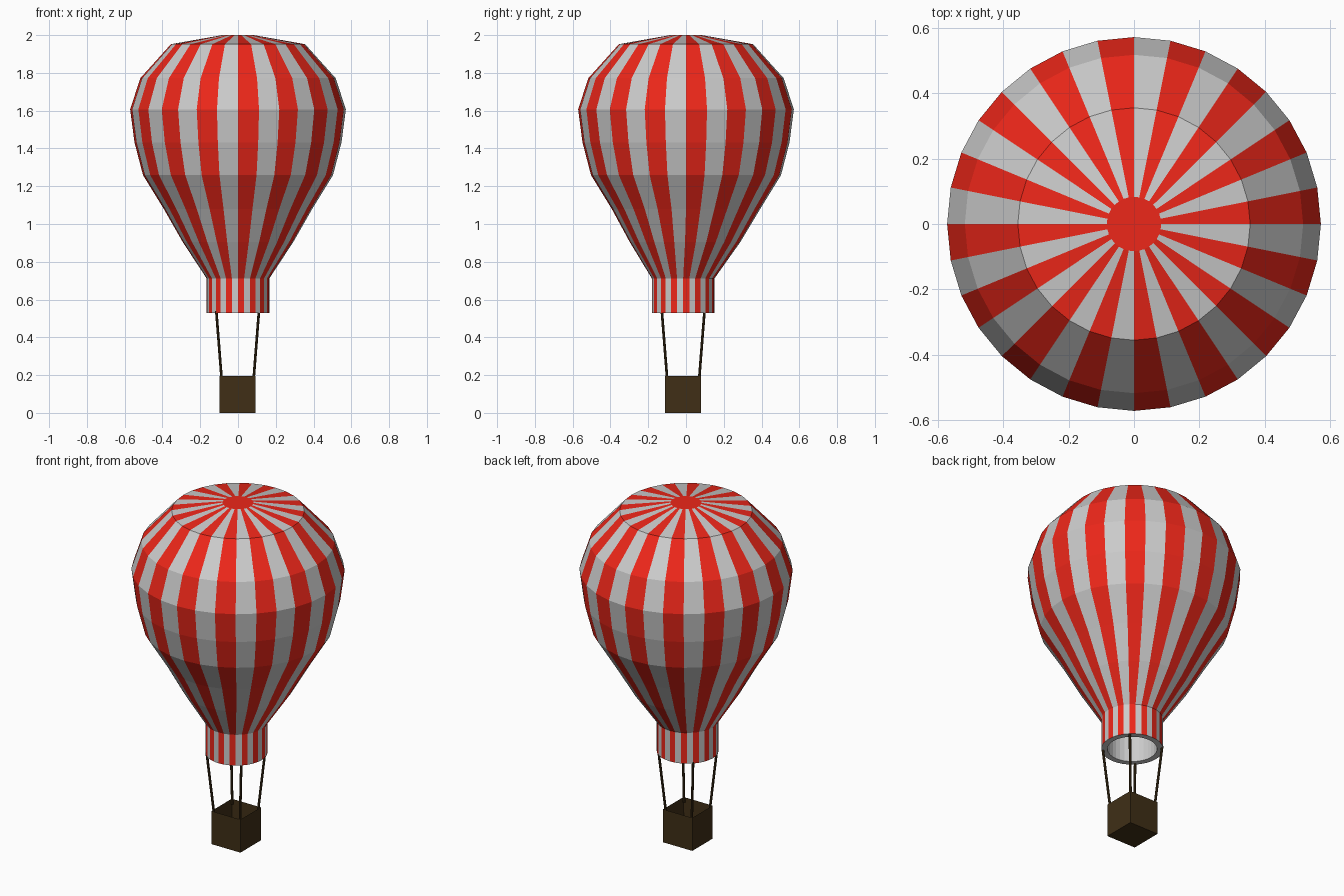
import bpy, bmesh
from math import cos, sin, pi
from mathutils import Vector

if "Cube" in bpy.data.objects:
    bpy.data.objects.remove(bpy.data.objects["Cube"])

SIDES = 32
CY = -0.015  # neck and basket sit slightly forward


def material(name, rgb):
    m = bpy.data.materials.new(name)
    m.diffuse_color = (*rgb, 1)
    m.use_nodes = True
    m.node_tree.nodes["Principled BSDF"].inputs["Base Color"].default_value = m.diffuse_color
    return m


def finish(bm, name, mats):
    me = bpy.data.meshes.new(name)
    bm.to_mesh(me)
    bm.free()
    for m in mats:
        me.materials.append(m)
    ob = bpy.data.objects.new(name, me)
    bpy.context.collection.objects.link(ob)
    return ob


grey = material("grey_cloth", (0.8, 0.8, 0.8))
red = material("red_cloth", (0.85, 0.02, 0.01))
brown = material("dark_wood", (0.05, 0.028, 0.008))

# Envelope: (radius, z, y offset) from crown to neck, then a grey lining back up
outer = [(0.083, 2.0, 0), (0.355, 1.952, 0), (0.517, 1.772, 0), (0.571, 1.607, 0),
         (0.548, 1.432, 0), (0.503, 1.259, 0), (0.393, 1.08, 0), (0.293, 0.905, -0.005),
         (0.166, 0.712, CY), (0.166, 0.53, CY)]
inner = [(r - 0.033, z - (0.035 if z > 1.9 else 0), y) for r, z, y in reversed(outer)]
profile = outer + inner

bm = bmesh.new()
rings = [[bm.verts.new((r * cos(2 * pi * i / SIDES), r * sin(2 * pi * i / SIDES) + y, z))
          for i in range(SIDES)] for r, z, y in profile]
for k in range(len(rings) - 1):
    a, b = rings[k], rings[k + 1]
    for i in range(SIDES):
        j = (i + 1) % SIDES
        f = bm.faces.new((a[i], b[i], b[j], a[j]))
        f.material_index = 1 if k < len(outer) - 1 and i % 2 == 0 else 0
bm.faces.new(rings[0]).material_index = 1
bm.faces.new(list(reversed(rings[-1])))
finish(bm, "envelope", [grey, red])

# Basket: open box with thin walls
bm = bmesh.new()
bmesh.ops.create_cube(bm, size=1)
for v in bm.verts:
    v.co = (v.co.x * 0.19 - 0.002, v.co.y * 0.19 + CY, (v.co.z + 0.5) * 0.195)
top = max(bm.faces, key=lambda f: f.calc_center_median().z)
bmesh.ops.inset_region(bm, faces=[top], thickness=0.012)
bmesh.ops.translate(bm, verts=top.verts, vec=(0, 0, -0.18))
finish(bm, "basket", [brown])

# Ropes: four slanted rods from the basket corners to the neck rim
for sx, sy, label in ((-1, -1, "front_left"), (1, -1, "front_right"),
                      (-1, 1, "back_left"), (1, 1, "back_right")):
    lo = Vector((sx * 0.084 - 0.002, sy * 0.084 + CY, 0.17))
    hi = Vector((sx * 0.113 - 0.002, sy * 0.113 + CY, 0.54))
    d = hi - lo
    bm = bmesh.new()
    bmesh.ops.create_cone(bm, cap_ends=True, segments=8, radius1=0.007,
                          radius2=0.007, depth=d.length)
    ob = finish(bm, "rope_" + label, [brown])
    ob.location = (lo + hi) / 2
    ob.rotation_mode = 'QUATERNION'
    ob.rotation_quaternion = d.to_track_quat('Z', 'Y')
